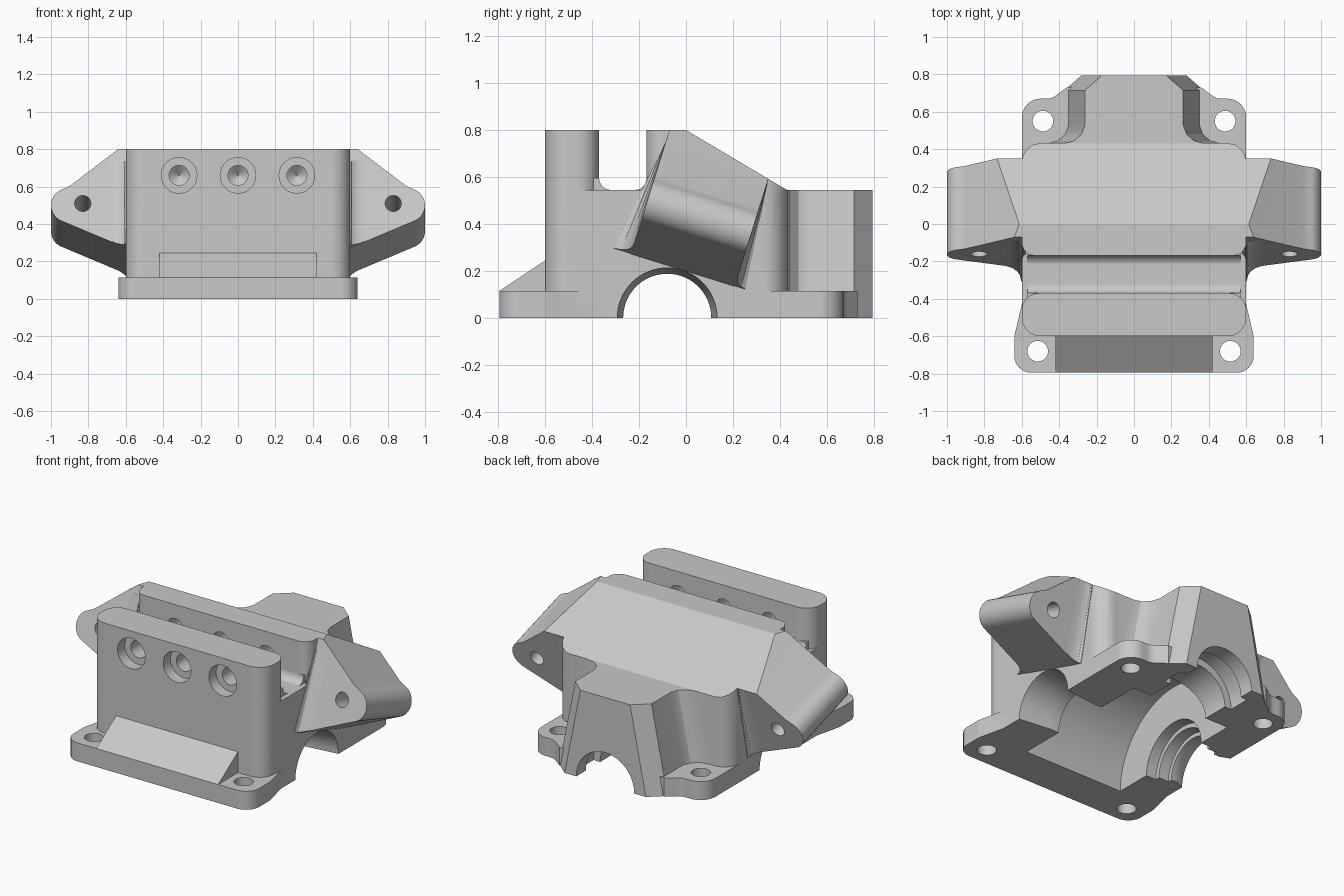
import bpy
import bmesh
from math import cos, sin, tan, radians, pi
from mathutils import Vector

cube = bpy.data.objects.get("Cube")
if cube:
    bpy.data.objects.remove(cube, do_unlink=True)

metal = bpy.data.materials.new("cast_grey")
metal.use_nodes = True
GREY = (0.58, 0.58, 0.58, 1)
metal.diffuse_color = GREY
metal.node_tree.nodes["Principled BSDF"].inputs["Base Color"].default_value = GREY


def finish(name, bm):
    bmesh.ops.recalc_face_normals(bm, faces=bm.faces)
    mesh = bpy.data.meshes.new(name)
    bm.to_mesh(mesh)
    bm.free()
    mesh.materials.append(metal)
    obj = bpy.data.objects.new(name, mesh)
    bpy.context.collection.objects.link(obj)
    return obj


def loft(name, rings):
    """Skin a row of matching point rings and cap both ends."""
    bm = bmesh.new()
    rows = [[bm.verts.new(p) for p in ring] for ring in rings]
    bm.faces.new(rows[0])
    bm.faces.new(rows[-1])
    n = len(rows[0])
    for a, b in zip(rows, rows[1:]):
        for i in range(n):
            j = (i + 1) % n
            bm.faces.new((a[i], a[j], b[j], b[i]))
    return finish(name, bm)


def prism(name, points, low, high, place):
    """Sweep a flat outline from low to high; place maps (u, v, t) to space."""
    return loft(name, [[place(u, v, t) for u, v in points] for t in (low, high)])


def turned(name, place, centre, steps):
    """Stepped round cutter; steps are (radius, position along the axis)."""
    u, v = centre
    return loft(name, [[place(u + r * cos(k * pi / 32), v + r * sin(k * pi / 32), t)
                        for k in range(64)] for r, t in steps])


def rounded(corners, steps=8):
    """Outline from (u, v[, radius]) corners, with tangent arcs."""
    out = []
    for i, c in enumerate(corners):
        p = Vector(c[:2])
        if len(c) < 3:
            out.append(tuple(p))
            continue
        a = (Vector(corners[i - 1][:2]) - p).normalized()
        b = (Vector(corners[(i + 1) % len(corners)][:2]) - p).normalized()
        half = a.angle(b) / 2
        centre = p + (a + b).normalized() * c[2] / sin(half)
        start = p + a * c[2] / tan(half) - centre
        end = p + b * c[2] / tan(half) - centre
        for k in range(steps + 1):
            out.append(tuple(centre + start.lerp(end, k / steps).normalized() * c[2]))
    return out


def both_sides(half):
    return half + [(-c[0], *c[1:]) for c in reversed(half)]


def plan(x, y, z):
    return (x, y, z)


def side(y, z, x):
    return (x, y, z)


def front(x, z, y):
    return (x, y, z)


# The ears lean back; their outline is set on the sloping front face
LEAN = radians(17.3)


def ear_space(x, z, t):
    return (x, -0.077 + (z - 0.78) * tan(LEAN) + t * cos(LEAN), z - t * sin(LEAN))


def neck_space(x, y, z):
    return (x - (0.2 * z if x > 0 else -0.2 * z), y, z)


def combine(target, other, operation):
    mod = target.modifiers.new(operation.lower(), "BOOLEAN")
    mod.operation = operation
    mod.solver = "EXACT"
    mod.object = other
    bpy.context.view_layer.objects.active = target
    bpy.ops.object.modifier_apply(modifier=mod.name)
    bpy.data.objects.remove(other, do_unlink=True)


# Mounting flange
flange = both_sides([(0.64, -0.795, 0.09), (0.64, -0.6, 0.1), (0.6, -0.43),
                     (0.6, 0.67, 0.1), (0.44, 0.67, 0.08), (0.36, 0.73)])
housing = prism("gearbox_housing", rounded(flange), 0, 0.115, plan)

# Lower body, front post and upper ridge
back = [(0.6, 0.335), (0.592, 0.37), (0.57, 0.402), (0.54, 0.424), (0.5, 0.432)]
body = both_sides([(0.6, -0.6, 0.1)] + back)
post = both_sides([(0.6, -0.6, 0.1), (0.6, -0.37, 0.09)])
ridge = both_sides([(0.6, -0.168, 0.07)] + back)
parts = [prism("lower_body", rounded(body), 0, 0.545, plan),
         prism("front_post", rounded(post), 0, 0.85, plan),
         prism("upper_ridge", rounded(ridge), 0.3, 0.85, plan)]

# Fillets along the slot floor
for wall, sign in ((-0.37, 1), (-0.168, -1)):
    arc = [(wall + sign * (0.05 - 0.05 * cos(a)), 0.595 - 0.05 * sin(a))
           for a in (radians(15 * k) for k in range(7))]
    arc += [(wall + sign * 0.05, 0.5), (wall - sign * 0.03, 0.5), (wall - sign * 0.03, 0.595)]
    parts.append(prism("slot_fillet", arc, -0.57, 0.57, side))

# Front wedge
parts.append(prism("front_wedge", [(-0.795, 0.115), (-0.58, 0.258), (-0.58, 0.05), (-0.795, 0.05)],
                   -0.42, 0.42, side))

# Leaning bar that forms both ears
tip = [(0.91 + 0.09 * cos(radians(a)), 0.5 + 0.09 * sin(radians(a)))
       for a in range(70, -71, -10)]
ears = both_sides([(0.4, 0.98), (0.64, 0.8), (0.9, 0.603)] + tip + [(0.59, 0.268)])
parts.append(prism("ear_bar", ears, 0, 0.464, ear_space))

# Blends between the ear faces and the body sides, fading out upward
curve = [(0.58, -0.5), (0.58, 0.4), (0.597, 1), (0.603, 1), (0.609, 0.6),
         (0.625, 0.3), (0.65, 0.1), (0.69, 0), (0.69, -0.5)]
for s in (1, -1):
    for face, reach, top in ((0, -0.075, 0.73), (0.464, 0.045, 0.71)):
        rings = [[ear_space(s * x, z + 0.42 * (x - 0.6), face + size * k) for x, k in curve]
                 for z, size in ((0.274, reach), (top, reach * 0.06))]
        parts.append(loft("ear_blend", rings))

# Rear neck with drafted sides
neck = both_sides([(0.48, 0.3), (0.48, 0.432), (0.43, 0.445), (0.39, 0.48), (0.372, 0.53),
                   (0.372, 0.715), (0.28, 0.795)])
parts.append(prism("rear_neck", neck, 0, 0.6, neck_space))

for part in parts:
    combine(housing, part, "UNION")

# Trim everything to the sloping roof line
roof = [(-0.95, -0.1), (-0.95, 0.8), (0, 0.8), (0.43, 0.545), (0.95, 0.545), (0.95, -0.1)]
combine(housing, prism("roof_trim", roof, -1.2, 1.2, side), "INTERSECT")

# Main cavity with a stepped bore on one side and a tapered one on the other
shaft = [(0.23, -0.8), (0.2125, -0.6), (0.1875, -0.54), (0.1875, -0.5), (0.2125, -0.5),
         (0.2125, -0.43), (0.24, -0.43), (0.24, -0.36), (0.47, -0.36), (0.47, 0.33),
         (0.1875, 0.33), (0.1875, 0.4), (0.2125, 0.6), (0.2375, 0.8)]
cuts = [turned("shaft_cavity", side, (-0.08, 0.0007), shaft)]

# Rear shaft bore with a ring groove
rear = [(0.2, 0.2), (0.2, 0.56), (0.245, 0.56), (0.245, 0.7), (0.2, 0.7), (0.2, 0.9)]
cuts.append(turned("rear_bore", front, (0, 0.0011), rear))

# Counterbored rod holes through the post into the ridge
rod = [(0.095, -0.7), (0.095, -0.53), (0.053, -0.53), (0.053, 0), (0.004, 0.04)]
for x in (-0.315, 0, 0.315):
    cuts.append(turned("rod_hole", front, (x, 0.66), rod))

# Flange bolt holes and ear holes
for s in (-1, 1):
    for x, y in ((0.515, -0.68), (0.487, 0.55)):
        cuts.append(turned("bolt_hole", plan, (s * x, y), [(0.055, -0.1), (0.055, 0.3)]))
    cuts.append(turned("ear_hole", ear_space, (s * 0.83, 0.51), [(0.043, -0.1), (0.043, 0.6)]))

for cut in cuts:
    combine(housing, cut, "DIFFERENCE")

# Smooth the round surfaces and keep the edges crisp
bpy.ops.object.select_all(action="DESELECT")
housing.select_set(True)
bpy.context.view_layer.objects.active = housing
bpy.ops.object.shade_smooth_by_angle(angle=radians(25))
weights = housing.modifiers.new("even_shading", "WEIGHTED_NORMAL")
weights.keep_sharp = True
